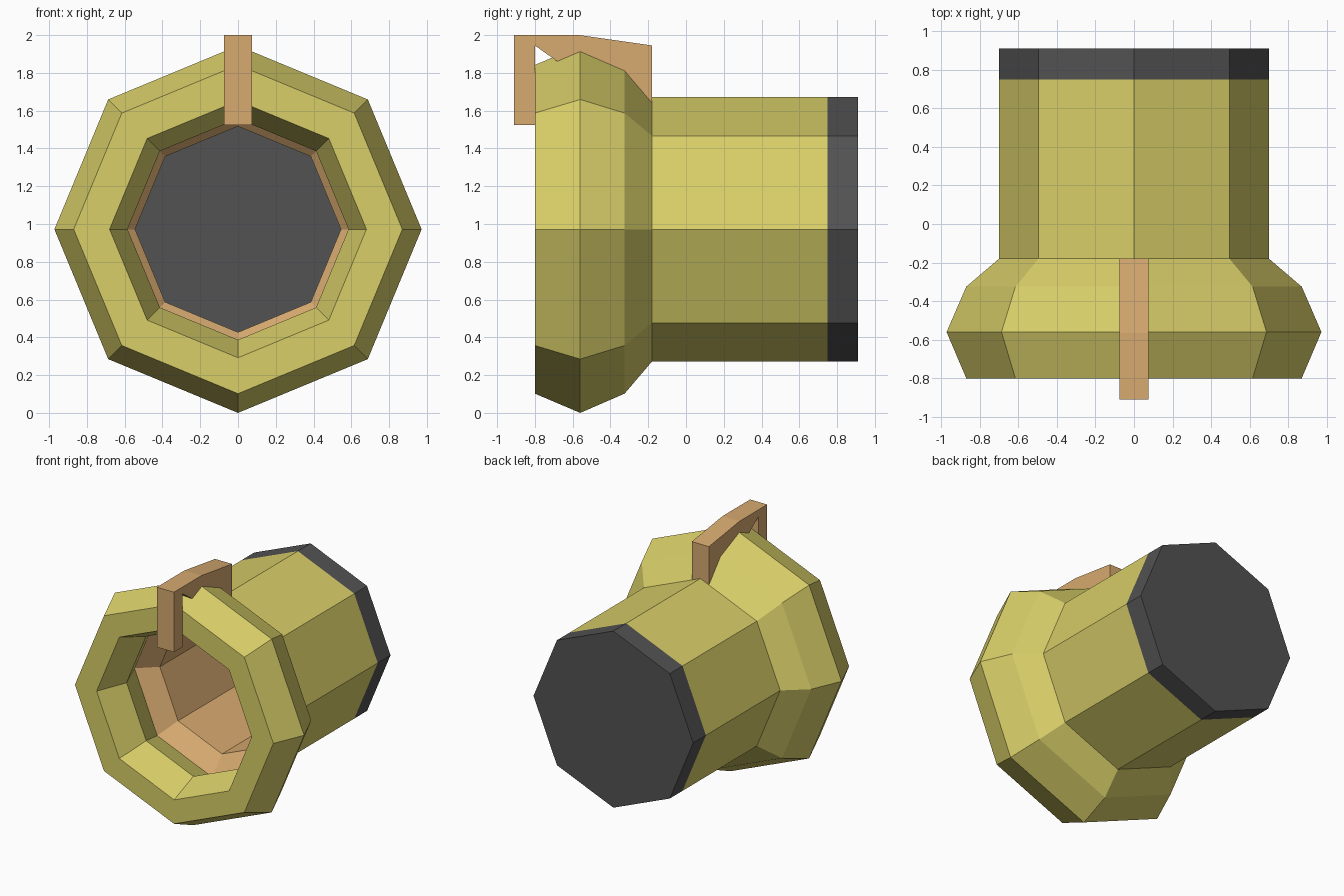
import bpy, bmesh
from math import cos, sin, pi

if "Cube" in bpy.data.objects:
    bpy.data.objects.remove(bpy.data.objects["Cube"])

AXIS_Z = 0.972
SIDES = 8


def material(name, rgb):
    m = bpy.data.materials.new(name)
    m.diffuse_color = (*rgb, 1)
    m.use_nodes = True
    m.node_tree.nodes["Principled BSDF"].inputs["Base Color"].default_value = m.diffuse_color
    return m


YELLOW = material("yellow", (0.69, 0.62, 0.14))
TAN = material("tan", (0.68, 0.40, 0.16))
DARK = material("dark_grey", (0.085, 0.085, 0.085))


def finish(bm, name, mat):
    mesh = bpy.data.meshes.new(name)
    bm.to_mesh(mesh)
    bm.free()
    mesh.materials.append(mat)
    ob = bpy.data.objects.new(name, mesh)
    bpy.context.collection.objects.link(ob)
    return ob


def lathe(name, profile, mat, caps=False):
    """Spin (radius, y) points around the y axis into an octagonal shell."""
    bm = bmesh.new()
    angles = [2 * pi * j / SIDES for j in range(SIDES)]
    rings = [[bm.verts.new((r * cos(a), y, AXIS_Z + r * sin(a))) for a in angles]
             for r, y in profile]
    for lo, hi in zip(rings, rings[1:]):
        for j in range(SIDES):
            k = (j + 1) % SIDES
            bm.faces.new((lo[j], hi[j], hi[k], lo[k]))
    if caps:
        bm.faces.new(rings[0])
        bm.faces.new(rings[-1][::-1])
    return finish(bm, name, mat)


# Rounded mouth ring flowing back into the straight barrel
lathe("mouth_and_barrel",
      [(0.68, -0.325), (0.585, -0.56), (0.68, -0.80), (0.87, -0.80),
       (0.972, -0.56), (0.87, -0.325), (0.70, -0.18), (0.70, 0.75)], YELLOW)

# Inner lining of the barrel
lathe("lining", [(0.545, 0.75), (0.545, -0.20), (0.68, -0.325)], TAN)

# Dark base: also the floor seen through the mouth
lathe("base", [(0.70, 0.75), (0.70, 0.91)], DARK, caps=True)

# Strap hooked over the top of the mouth
outline = [(-0.91, 1.525), (-0.80, 1.525), (-0.80, 1.945), (-0.68, 1.86),
           (-0.32, 1.69), (-0.18, 1.62), (-0.18, 1.945), (-0.565, 2.0), (-0.91, 2.0)]
bm = bmesh.new()
side = bm.faces.new([bm.verts.new((-0.075, y, z)) for y, z in outline])
ext = bmesh.ops.extrude_face_region(bm, geom=[side], use_keep_orig=True)
moved = [v for v in ext["geom"] if isinstance(v, bmesh.types.BMVert)]
bmesh.ops.translate(bm, verts=moved, vec=(0.15, 0, 0))
bmesh.ops.recalc_face_normals(bm, faces=bm.faces)
finish(bm, "strap", TAN)
